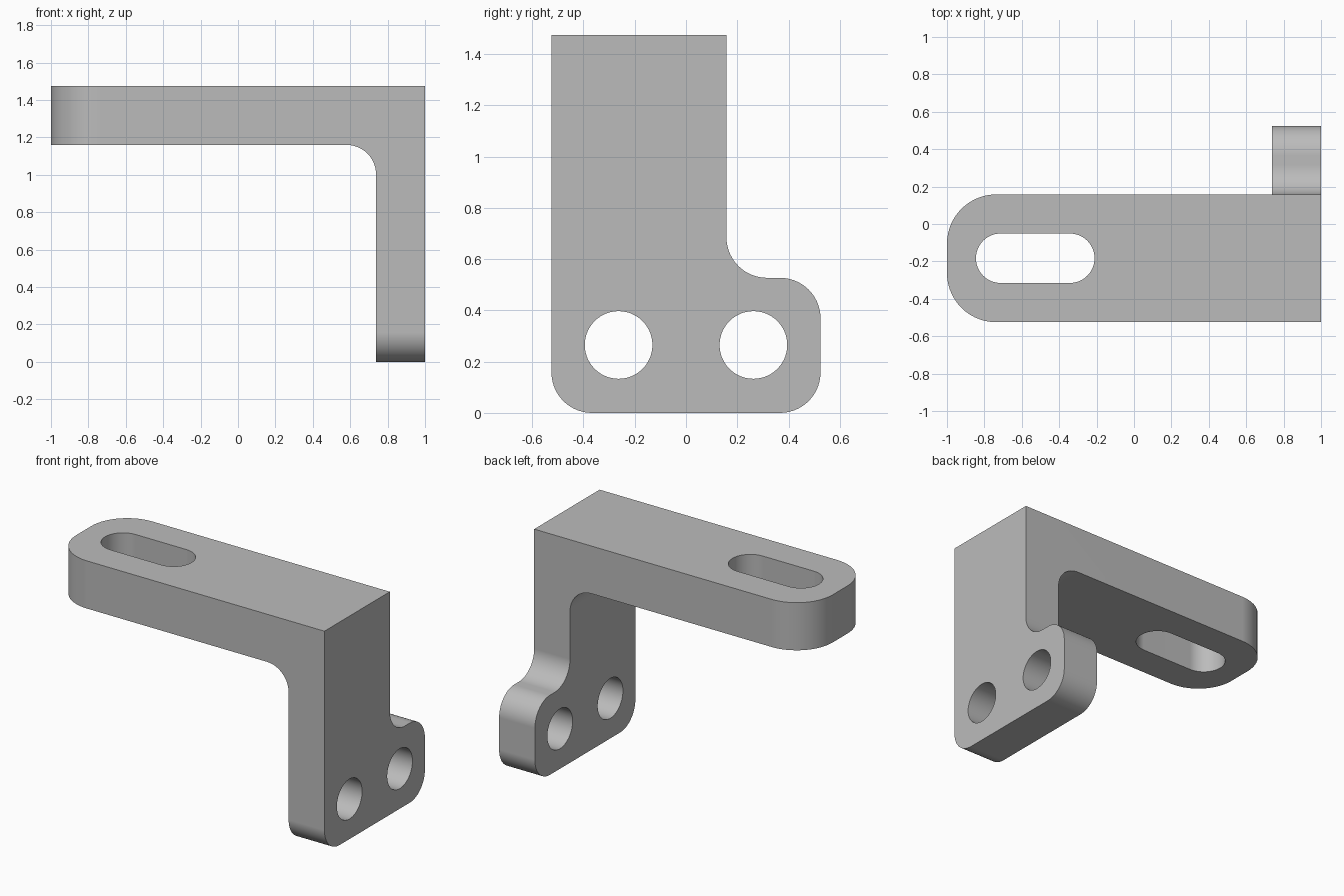
import bpy
import bmesh
from math import pi
from mathutils import Matrix, Vector

cube = bpy.data.objects.get("Cube")
if cube:
    bpy.data.objects.remove(cube, do_unlink=True)

# Main dimensions
FRONT, ARM_BACK, FOOT_BACK = -0.525, 0.158, 0.525
ARM_BASE, TOP, FOOT_TOP = 1.16, 1.475, 0.527
PLATE_IN = 0.738
CORNER, END_RADIUS, HOLE_RADIUS = 0.158, 0.263, 0.132

grey = bpy.data.materials.new("plain grey")
grey.use_nodes = True
colour = (0.5, 0.5, 0.5, 1)
grey.diffuse_color = colour
grey.node_tree.nodes["Principled BSDF"].inputs["Base Color"].default_value = colour


def make_object(name, bm):
    bmesh.ops.recalc_face_normals(bm, faces=bm.faces)
    mesh = bpy.data.meshes.new(name)
    bm.to_mesh(mesh)
    bm.free()
    mesh.materials.append(grey)
    obj = bpy.data.objects.new(name, mesh)
    bpy.context.collection.objects.link(obj)
    return obj


def round_edges(bm, axis, radius, **place):
    """Round the edges running along an axis at the given coordinates."""
    def matches(edge):
        a, b = (v.co for v in edge.verts)
        if abs(abs((b - a).normalized()[axis]) - 1) > 1e-4:
            return False
        return all(abs(getattr(p, k) - value) < 1e-4
                   for p in (a, b) for k, value in place.items())
    edges = [e for e in bm.edges if matches(e)]
    bmesh.ops.bevel(bm, geom=edges, offset=radius, offset_type='OFFSET',
                    segments=14, profile=0.5, affect='EDGES')


# Bent bar: an L profile pushed from front to back
bm = bmesh.new()
profile = [(1, 0), (1, FOOT_TOP), (1, TOP), (-1, TOP), (-1, ARM_BASE),
           (PLATE_IN, ARM_BASE), (PLATE_IN, FOOT_TOP), (PLATE_IN, 0)]
v = [bm.verts.new((x, ARM_BACK, z)) for x, z in profile]
foot_face = bm.faces.new((v[0], v[1], v[6], v[7]))
arm_face = bm.faces.new(v[1:7])
bar = bmesh.ops.extrude_face_region(bm, geom=[foot_face, arm_face],
                                    use_keep_orig=True)
for item in bar["geom"]:
    if isinstance(item, bmesh.types.BMVert):
        item.co.y = FRONT

# Foot: its back face pushed further out
foot = bmesh.ops.extrude_discrete_faces(bm, faces=[foot_face])["faces"][0]
for vert in foot.verts:
    vert.co.y = FOOT_BACK
bmesh.ops.remove_doubles(bm, verts=bm.verts, dist=1e-5)
bmesh.ops.recalc_face_normals(bm, faces=bm.faces)
bmesh.ops.dissolve_limit(bm, angle_limit=0.01, verts=bm.verts, edges=bm.edges)

# Rounded corners and inner fillets
for y in (FRONT, ARM_BACK):
    round_edges(bm, 2, END_RADIUS, x=-1, y=y)
for y, z in ((FRONT, 0), (FOOT_BACK, 0), (FOOT_BACK, FOOT_TOP), (ARM_BACK, FOOT_TOP)):
    round_edges(bm, 0, CORNER, y=y, z=z)
round_edges(bm, 1, CORNER, x=PLATE_IN, z=ARM_BASE)
bracket = make_object("bracket", bm)

# Cutters: two bolt holes and the slot
cutters = []
for side, y in (("front", -0.263), ("back", 0.263)):
    bm = bmesh.new()
    place = Matrix.Translation((0.87, y, 0.265)) @ Matrix.Rotation(pi / 2, 4, 'Y')
    bmesh.ops.create_cone(bm, cap_ends=True, segments=56, radius1=HOLE_RADIUS,
                          radius2=HOLE_RADIUS, depth=0.5, matrix=place)
    cutters.append(make_object(side + "_hole_cutter", bm))

bm = bmesh.new()
half = Vector((0.317, HOLE_RADIUS, 0.3))
bmesh.ops.create_cube(bm, size=2, matrix=Matrix.Diagonal((*half, 1)))
for x in (-half.x, half.x):
    for y in (-half.y, half.y):
        round_edges(bm, 2, HOLE_RADIUS - 0.0005, x=x, y=y)
bmesh.ops.translate(bm, verts=bm.verts, vec=(-0.528, -0.183, 1.32))
cutters.append(make_object("slot_cutter", bm))

# Cut the openings, then drop the cutters
bpy.ops.object.select_all(action='DESELECT')
bracket.select_set(True)
bpy.context.view_layer.objects.active = bracket
for cutter in cutters:
    cutter.hide_render = True
    cut = bracket.modifiers.new(cutter.name, 'BOOLEAN')
    cut.operation = 'DIFFERENCE'
    cut.solver = 'EXACT'
    cut.object = cutter
    bpy.ops.object.modifier_apply(modifier=cut.name)
    bpy.data.objects.remove(cutter, do_unlink=True)

# Smooth curves, flat planes
bpy.ops.object.shade_smooth_by_angle(angle=pi / 6)
weighted = bracket.modifiers.new("even_shading", 'WEIGHTED_NORMAL')
weighted.keep_sharp = True
